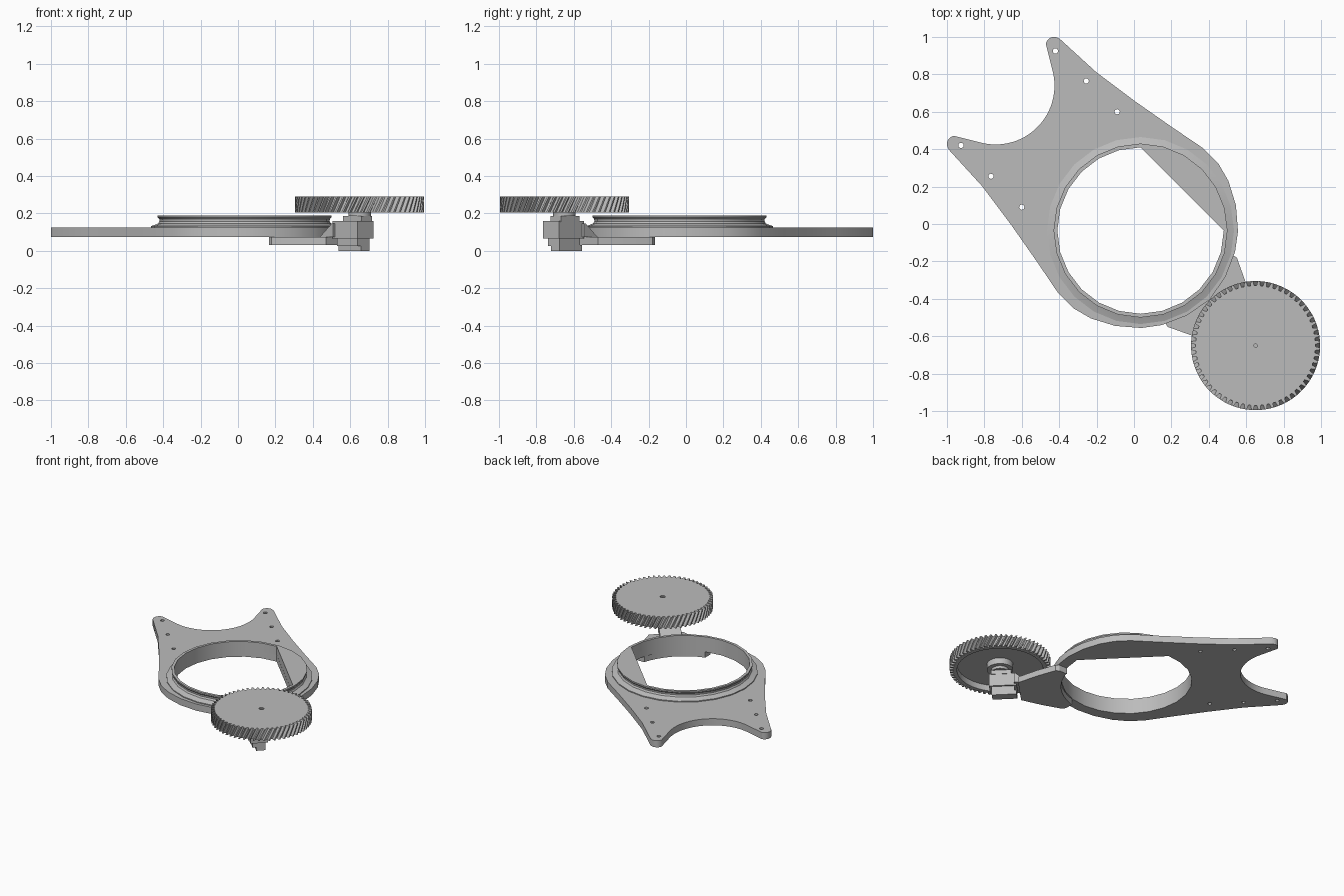
import bpy, bmesh, math
from math import sin, cos, pi, radians
from mathutils import Matrix

cube = bpy.data.objects.get("Cube")
if cube:
    bpy.data.objects.remove(cube, do_unlink=True)

grey = bpy.data.materials.new("plain_grey")
grey.use_nodes = True
colour = (0.5, 0.5, 0.5, 1)
grey.diffuse_color = colour
grey.node_tree.nodes["Principled BSDF"].inputs["Base Color"].default_value = colour

CX, CY = 0.035, -0.035   # ring centre
GX, GY = 0.65, -0.65     # gear centre


def finish(obj, smooth=True):
    obj.data.materials.append(grey)
    bpy.ops.object.select_all(action='DESELECT')
    obj.select_set(True)
    bpy.context.view_layer.objects.active = obj
    if obj.type == 'CURVE':
        bpy.ops.object.convert(target='MESH')
    if smooth:
        bpy.ops.object.shade_smooth_by_angle(angle=radians(30))
    return obj


def add_object(name, data):
    obj = bpy.data.objects.new(name, data)
    bpy.context.collection.objects.link(obj)
    return obj


def slab(name, outlines, z0, z1):
    """Flat sheet from an outer outline and any hole outlines."""
    cu = bpy.data.curves.new(name, 'CURVE')
    cu.dimensions = '2D'
    cu.fill_mode = 'BOTH'
    cu.extrude = (z1 - z0) / 2
    for pts in outlines:
        sp = cu.splines.new('POLY')
        sp.points.add(len(pts) - 1)
        for p, (x, y) in zip(sp.points, pts):
            p.co = (x, y, 0, 1)
        sp.use_cyclic_u = True
    obj = add_object(name, cu)
    obj.location.z = (z0 + z1) / 2
    return finish(obj)


def loft(name, rings, centre):
    """Closed surface through rings of equal point count; last joins first."""
    bm = bmesh.new()
    loops = [[bm.verts.new((x + centre[0], y + centre[1], z)) for x, y, z in r] for r in rings]
    for i, a in enumerate(loops):
        b = loops[(i + 1) % len(loops)]
        for j in range(len(a)):
            k = (j + 1) % len(a)
            bm.faces.new((a[j], a[k], b[k], b[j]))
    bmesh.ops.recalc_face_normals(bm, faces=bm.faces)
    me = bpy.data.meshes.new(name)
    bm.to_mesh(me)
    bm.free()
    return finish(add_object(name, me))


def arc(cx, cy, r, a0, a1, n):
    return [(cx + r * cos(radians(a0 + (a1 - a0) * i / n)),
             cy + r * sin(radians(a0 + (a1 - a0) * i / n))) for i in range(n + 1)]


def circle(r, z, n):
    return [(r * cos(2 * pi * i / n), r * sin(2 * pi * i / n), z) for i in range(n)]


def mirror(pts):
    return [(-y, -x) for x, y in pts]


def diagonal_box(name, s0, s1, t0, t1, z0, z1, slope=0):
    """Box along the plate's diagonal; slope leans its inner end outward at the top."""
    bm = bmesh.new()
    bmesh.ops.create_cube(bm, size=1)
    for v in bm.verts:
        top = v.co.z > 0
        s = s1 if v.co.x > 0 else s0 + (slope if top else 0)
        v.co = (s, t1 if v.co.y > 0 else t0, z1 if top else z0)
    bmesh.ops.transform(bm, matrix=Matrix.Rotation(radians(-45), 4, 'Z'), verts=bm.verts)
    me = bpy.data.meshes.new(name)
    bm.to_mesh(me)
    bm.free()
    return finish(add_object(name, me), False)


# Base plate with two horns, bolt holes and a D-shaped opening
side = [(0.49, -0.28), (0.54, -0.15), (0.556, -0.04), (0.545, 0.1), (0.505, 0.23),
        (0.45, 0.325), (0.37, 0.405), (0.2, 0.52), (0, 0.66), (-0.2, 0.81), (-0.397, 0.99)]
side += arc(-0.428, 0.956, 0.044, 55, 170, 8)
side += arc(-0.74, 0.74, 0.315, 12, -44, 12)
outline = [(0.405, -0.405)] + side + mirror(side)[::-1]
opening = arc(CX, CY, 0.445, 90, 360, 18)
bolts = [(-0.42, 0.925), (-0.255, 0.765), (-0.09, 0.6)]
holes = [arc(x, y, 0.014, 0, 330, 11) for x, y in bolts + mirror(bolts)]
slab("base_plate", [outline, opening] + holes, 0.075, 0.125)

# Grooved collar around the opening, and the filled segment inside it
profile = [(0.445, 0.125), (0.5, 0.125), (0.5, 0.132), (0.482, 0.138), (0.462, 0.146),
           (0.455, 0.158), (0.456, 0.17), (0.465, 0.18), (0.465, 0.19), (0.445, 0.19)]
loft("collar", [circle(r, z, 24) for r, z in profile], (CX, CY))
slab("collar_segment", [arc(CX, CY, 0.446, 0, 90, 6)], 0.12, 0.19)

# Arm under the plate that carries the motor
arm = [(0.64, -0.47), (0.6, -0.32), (0.55, -0.18), (0.525, -0.165), (0.46, -0.165)]
inner = arc(CX, CY, 0.45, -17, -73, 8)
slab("motor_arm", [arm + inner + mirror(arm)[::-1]], 0.03, 0.075)

# Motor and its sloped bracket
diagonal_box("bracket_wedge", 0.72, 0.82, -0.1, 0.05, 0.075, 0.147, 0.09)
diagonal_box("motor_body", 0.803, 0.993, -0.088, 0.032, 0.065, 0.16)
diagonal_box("motor_lower", 0.82, 0.975, -0.07, 0.02, 0.025, 0.07)
diagonal_box("motor_foot", 0.805, 0.975, -0.045, 0.02, 0, 0.03)
diagonal_box("motor_cap", 0.84, 0.98, -0.045, 0.035, 0.155, 0.187)

# Helical gear, hollow underneath with a stepped hub
TEETH = 60
N = TEETH * 4


def toothed(z, twist):
    pts = []
    for i in range(N):
        r = (0.32, 0.345, 0.345, 0.32)[i % 4]
        a = 2 * pi * (i // 4 + (0.08, 0.26, 0.52, 0.7)[i % 4]) / TEETH + twist
        pts.append((r * cos(a), r * sin(a), z))
    return pts


rings = [toothed(0.205 + 0.085 * k / 4, 0.03 * k) for k in range(5)]
steps = [(0.018, 0.29), (0.018, 0.282), (0.009, 0.282), (0.009, 0.185), (0.06, 0.185),
         (0.06, 0.205), (0.09, 0.205), (0.09, 0.25), (0.295, 0.25), (0.295, 0.205)]
rings += [circle(r, z, N) for r, z in steps]
loft("helical_gear", rings, (GX, GY))
